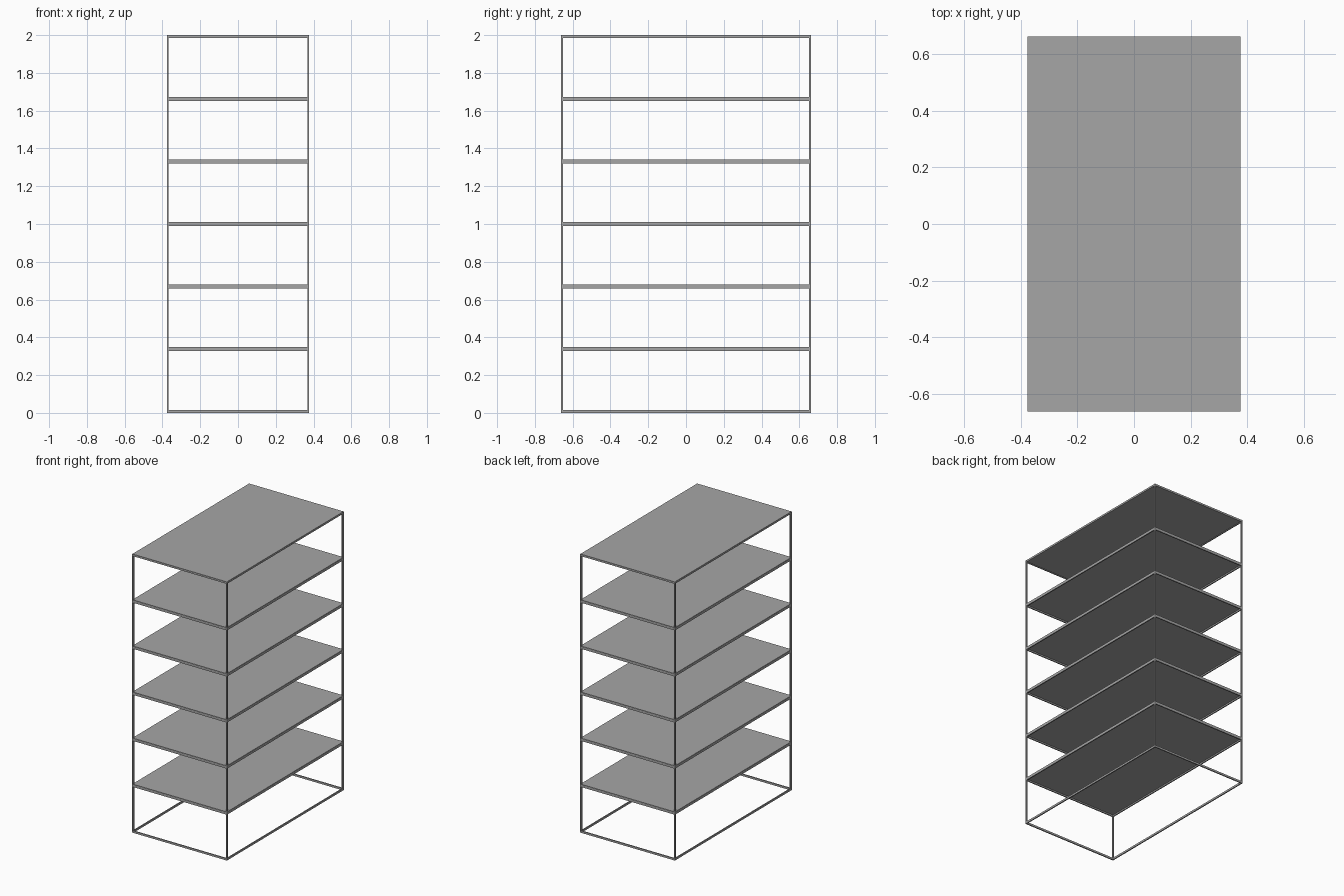
import bpy

if "Cube" in bpy.data.objects:
    bpy.data.objects.remove(bpy.data.objects["Cube"])

HX, HY = 0.376, 0.663     # outer half sizes
POST_X, POST_Y = 0.008, 0.012
BAR = 0.008               # rail width

grey = bpy.data.materials.new("shelf grey")
grey.diffuse_color = (0.38, 0.38, 0.38, 1)
grey.use_nodes = True
grey.node_tree.nodes["Principled BSDF"].inputs["Base Color"].default_value = grey.diffuse_color


def box(name, x0, x1, y0, y1, z0, z1):
    v = [(x, y, z) for x in (x0, x1) for y in (y0, y1) for z in (z0, z1)]
    f = [(0, 1, 3, 2), (4, 6, 7, 5), (0, 4, 5, 1),
         (2, 3, 7, 6), (0, 2, 6, 4), (1, 5, 7, 3)]
    me = bpy.data.meshes.new(name)
    me.from_pydata(v, [], f)
    me.materials.append(grey)
    ob = bpy.data.objects.new(name, me)
    bpy.context.collection.objects.link(ob)
    return ob


def span(sign, outer, width):
    return sorted((sign * outer, sign * (outer - width)))


# Corner posts
for sx in (-1, 1):
    for sy in (-1, 1):
        box("corner_post", *span(sx, HX, POST_X), *span(sy, HY, POST_Y), 0, 2)


# Rail rectangle
def rails(z0, z1):
    for s in (-1, 1):
        box("end_rail", -HX + POST_X, HX - POST_X, *span(s, HY, BAR), z0, z1)
        box("side_rail", *span(s, HX, BAR), -HY + POST_Y, HY - POST_Y, z0, z1)


# Open base frame, then six levels with a board on each
rails(0, 0.014)
for i in range(1, 7):
    zc = 0.008 + i * 0.3307
    top = 2.0 if i == 6 else zc + 0.010
    bottom = 1.986 if i == 6 else zc - 0.010
    rails(bottom, top - 0.003)
    box("shelf_board", -HX + 0.001, HX - 0.001, -HY + 0.001, HY - 0.001,
        top - 0.010, top)
